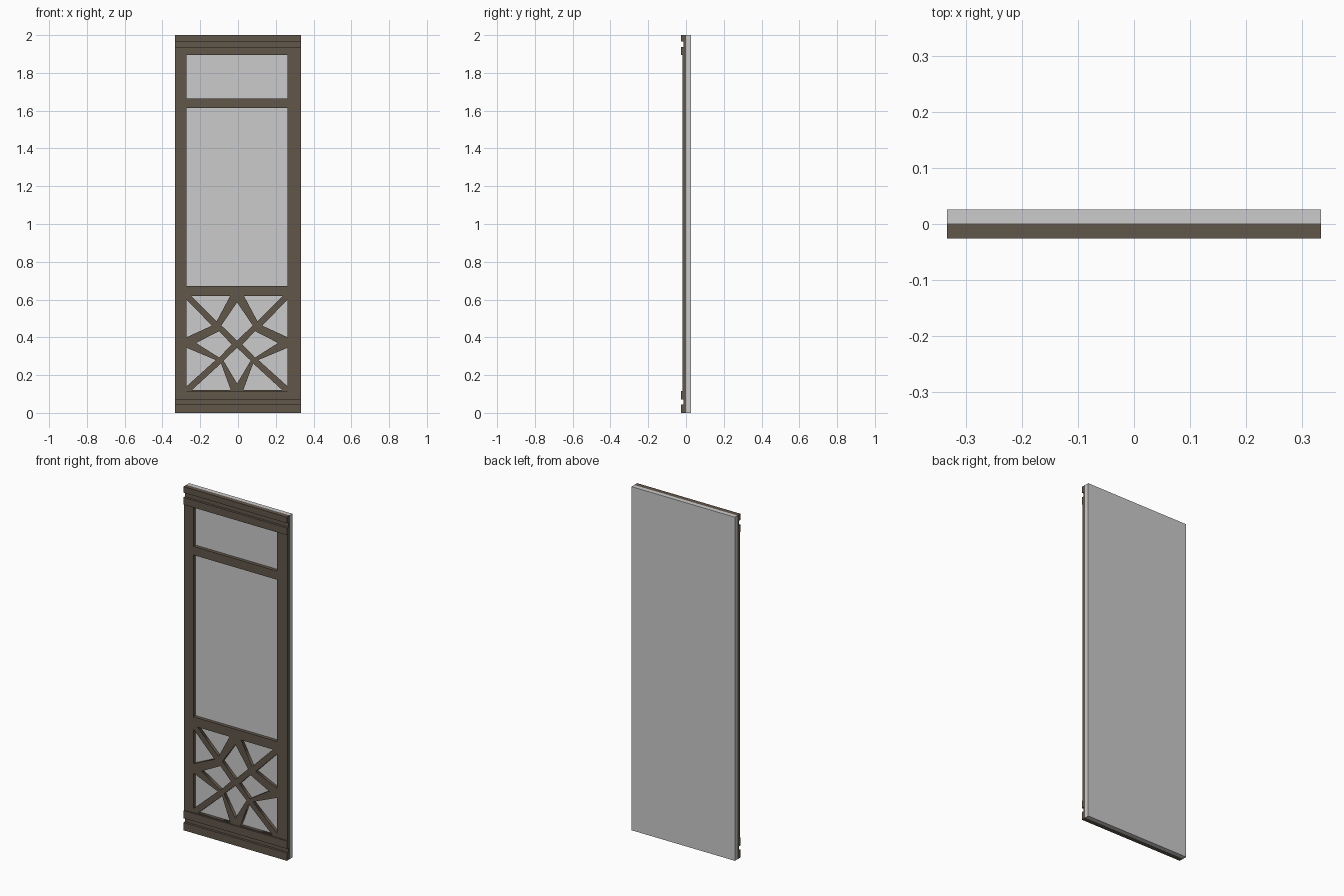
import bpy, bmesh

if "Cube" in bpy.data.objects:
    bpy.data.objects.remove(bpy.data.objects["Cube"])


def material(name, rgb):
    m = bpy.data.materials.new(name)
    m.diffuse_color = (*rgb, 1)
    m.use_nodes = True
    m.node_tree.nodes["Principled BSDF"].inputs["Base Color"].default_value = m.diffuse_color
    return m


wood = material("dark brown wood", (0.12, 0.093, 0.068))
grey = material("light grey backing", (0.6, 0.6, 0.6))


def finish(name, bm, mat):
    bmesh.ops.recalc_face_normals(bm, faces=bm.faces)
    me = bpy.data.meshes.new(name)
    bm.to_mesh(me)
    bm.free()
    me.materials.append(mat)
    ob = bpy.data.objects.new(name, me)
    bpy.context.collection.objects.link(ob)
    return ob


def box(name, x0, x1, y0, y1, z0, z1, mat):
    bm = bmesh.new()
    bmesh.ops.create_cube(bm, size=1)
    for v in bm.verts:
        v.co.x = x0 if v.co.x < 0 else x1
        v.co.y = y0 if v.co.y < 0 else y1
        v.co.z = z0 if v.co.z < 0 else z1
    return finish(name, bm, mat)


def extrude_x(name, profile, x0, x1, mat):
    """Sweep a (y, z) profile across the width."""
    bm = bmesh.new()
    f = bm.faces.new([bm.verts.new((x0, y, z)) for y, z in profile])
    r = bmesh.ops.extrude_face_region(bm, geom=[f])
    verts = [g for g in r["geom"] if isinstance(g, bmesh.types.BMVert)]
    bmesh.ops.translate(bm, vec=(x1 - x0, 0, 0), verts=verts)
    return finish(name, bm, mat)


W, BACK, STILE, RAIL, NOTCH = 0.333, 0.001, -0.019, -0.026, -0.013
L, R = -0.273, 0.263          # opening sides

# backing panel
box("backing_panel", -W, W, BACK, 0.026, 0, 2, grey)

# stiles and cross rails
box("left_stile", -W, L, STILE, BACK, 0.1, 1.9, wood)
box("right_stile", R, W, STILE, BACK, 0.1, 1.9, wood)
box("upper_cross_rail", L, R, STILE, BACK, 1.615, 1.665, wood)
box("lower_cross_rail", L, R, STILE, BACK, 0.62, 0.673, wood)

# grooved top and bottom rails
for name, z0, g0, g1, z1 in (("bottom_rail", 0, 0.045, 0.07, 0.115),
                             ("top_rail", 1.895, 1.937, 1.965, 2.0)):
    extrude_x(name, [(BACK, z0), (RAIL, z0), (RAIL, g0), (NOTCH, g0),
                     (NOTCH, g1), (RAIL, g1), (RAIL, z1), (BACK, z1)],
              -W, W, wood)

# star lattice: plate with holes, side holes mirrored about the opening centre
CX = -0.005
centre_holes = [
    [(0, .585), (.083, .463), (0, .382), (-.083, .463)],
    [(0, .155), (.072, .277), (0, .345), (-.072, .277)],
]
side_holes = [
    [(.217, .37), (.095, .433), (.028, .362), (.095, .293)],
    [(.035, .622), (.245, .622), (.108, .485)],
    [(.268, .6), (.268, .4), (.133, .462)],
    [(.268, .345), (.268, .14), (.113, .28)],
    [(.033, .12), (.24, .12), (.085, .262)],
]
loops = [[(-.285, .105), (.285, .105), (.285, .635), (-.285, .635)]]
loops += centre_holes + side_holes
loops += [[(-x, z) for x, z in h] for h in side_holes]

curve = bpy.data.curves.new("lattice_outline", "CURVE")
curve.dimensions = "2D"
curve.fill_mode = "BOTH"
curve.extrude = 0.009
for pts in loops:
    s = curve.splines.new("POLY")
    s.points.add(len(pts) - 1)
    for p, (x, z) in zip(s.points, pts):
        p.co = (x + CX, z, 0, 1)
    s.use_cyclic_u = True
helper = bpy.data.objects.new("lattice_outline", curve)
bpy.context.collection.objects.link(helper)
bpy.context.view_layer.update()
mesh = bpy.data.meshes.new_from_object(
    helper.evaluated_get(bpy.context.evaluated_depsgraph_get()))
bpy.data.objects.remove(helper)

bm = bmesh.new()
bm.from_mesh(mesh)
bpy.data.meshes.remove(mesh)
bmesh.ops.remove_doubles(bm, verts=bm.verts, dist=1e-5)
for v in bm.verts:            # stand the plate upright, facing the front
    v.co = (v.co.x, -v.co.z - 0.009, v.co.y)
finish("star_lattice", bm, wood)
